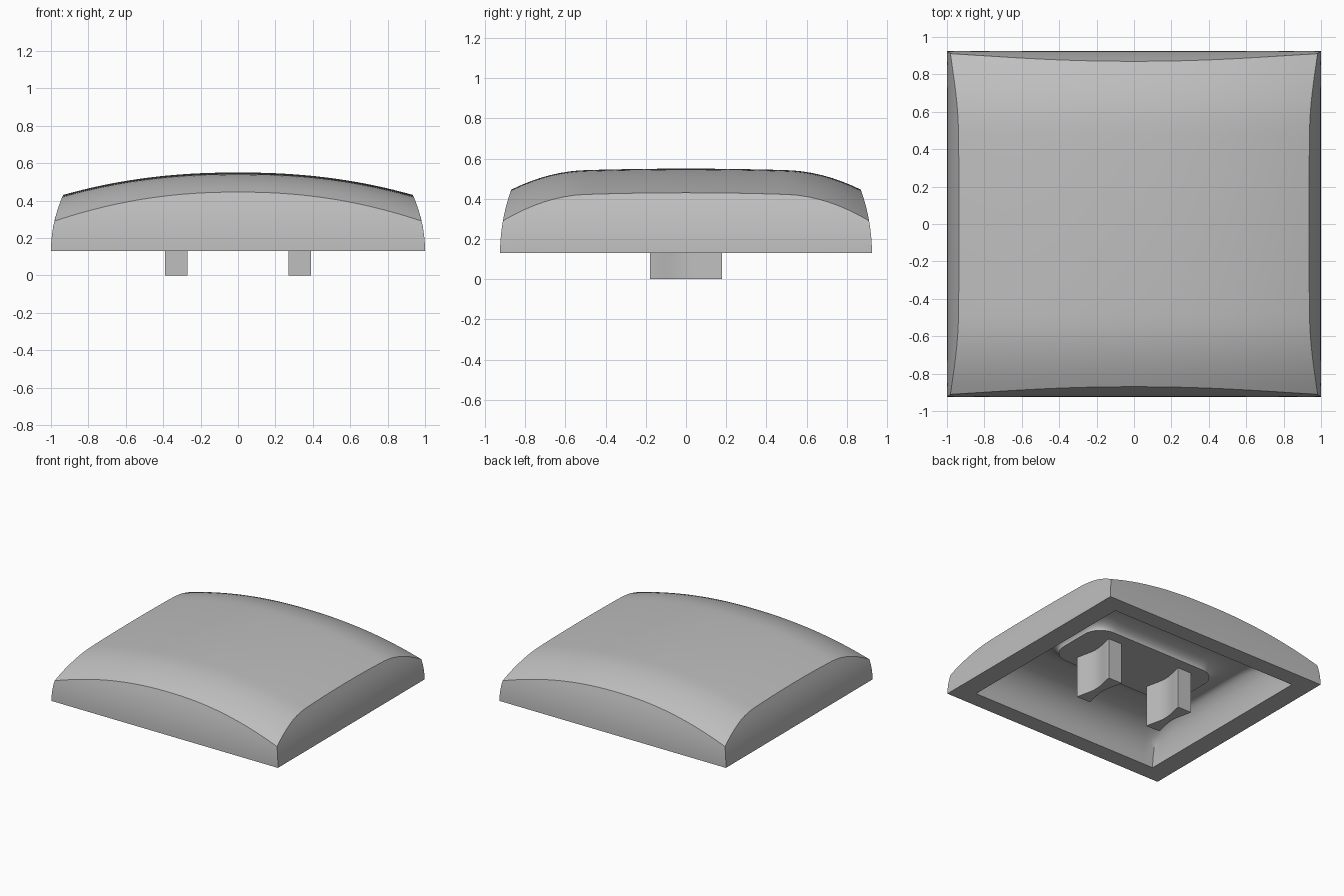
import bpy
import bmesh
import math

if "Cube" in bpy.data.objects:
    bpy.data.objects.remove(bpy.data.objects["Cube"], do_unlink=True)

HALF_X, HALF_Y, BASE = 1.0, 0.925, 0.13
SEGMENTS, WALL_ROWS, ARC_STEPS = 36, 8, 10

grey = bpy.data.materials.new("matte grey")
grey.use_nodes = True
grey.diffuse_color = (0.52, 0.52, 0.52, 1)
grey.node_tree.nodes["Principled BSDF"].inputs["Base Color"].default_value = grey.diffuse_color


def finish(bm, name):
    """Turn a bmesh into a smooth, sharp-edged object."""
    bmesh.ops.recalc_face_normals(bm, faces=bm.faces)
    mesh = bpy.data.meshes.new(name)
    bm.to_mesh(mesh)
    bm.free()
    mesh.materials.append(grey)
    obj = bpy.data.objects.new(name, mesh)
    bpy.context.collection.objects.link(obj)
    bpy.ops.object.select_all(action='DESELECT')
    obj.select_set(True)
    bpy.context.view_layer.objects.active = obj
    bpy.ops.object.shade_smooth_by_angle(angle=math.radians(30))
    return obj


def bridge(bm, ring_a, ring_b):
    n = len(ring_a)
    for i in range(n):
        j = (i + 1) % n
        bm.faces.new((ring_a[i], ring_a[j], ring_b[j], ring_b[i]))


# Outer shape: crowned top, and walls that lean in as they rise
def top_z(x, y):
    shoulder = max(0, abs(y) - 0.5)
    return 0.55 - 0.12 * abs(x / 0.935) ** 2.2 - 0.03 * y * y - 0.6 * shoulder ** 2


def wall_x(z):
    return HALF_X - 0.065 * ((z - BASE) / 0.3) ** 2


def wall_y(z):
    return HALF_Y - 0.055 * ((z - BASE) / 0.315) ** 2


def top_point(u, v):
    edge_x, edge_y = 0.95, 0.88
    for _ in range(12):
        x, y = u * edge_x, v * edge_y
        edge_x, edge_y = wall_x(top_z(edge_x, y)), wall_y(top_z(x, edge_y))
    x, y = u * edge_x, v * edge_y
    return x, y, top_z(x, y)


bm = bmesh.new()
steps = [2 * i / SEGMENTS - 1 for i in range(SEGMENTS + 1)]
grid = [[bm.verts.new(top_point(u, v)) for v in steps] for u in steps]
for i in range(SEGMENTS):
    for j in range(SEGMENTS):
        bm.faces.new((grid[i][j], grid[i + 1][j], grid[i + 1][j + 1], grid[i][j + 1]))

# Perimeter of the crown, in order
S = SEGMENTS
order = ([(i, 0) for i in range(S)] + [(S, j) for j in range(S)]
         + [(S - i, S) for i in range(S)] + [(0, S - j) for j in range(S)])
crown = [grid[i][j] for i, j in order]
params = [(steps[i], steps[j]) for i, j in order]

# Walls down to the base
ring = crown
for row in range(1, WALL_ROWS + 1):
    lower = []
    for v in crown:
        x, y, top = v.co
        z = top + (BASE - top) * row / WALL_ROWS
        lower.append(bm.verts.new((x * wall_x(z) / wall_x(top),
                                   y * wall_y(z) / wall_y(top), z)))
    bridge(bm, ring, lower)
    ring = lower


def rounded_ring(a, b, radius, z):
    verts = []
    for u, v in params:
        x, y = u * a, v * b
        if radius > 0:
            cx = max(radius - a, min(a - radius, x))
            cy = max(radius - b, min(b - radius, y))
            d = math.hypot(x - cx, y - cy)
            x, y = cx + (x - cx) / d * radius, cy + (y - cy) / d * radius
        verts.append(bm.verts.new((x, y, z)))
    return verts


# Hollow underside: flat rim, curved inner walls, ceiling, then a flared pad
profile = []
for k in range(ARC_STEPS + 1):
    t = k / ARC_STEPS * math.pi / 2
    c = 1 - math.cos(t)
    profile.append((0.84 - 0.12 * c, 0.79 - 0.29 * c, 0.25 * c, BASE + 0.27 * math.sin(t)))
for k in range(ARC_STEPS + 1):
    t = k / ARC_STEPS * math.pi / 2
    s = math.sin(t)
    profile.append((0.69 - 0.12 * s, 0.42 - 0.15 * s, 0.24 - 0.09 * s,
                    0.40 - 0.07 * (1 - math.cos(t))))
for values in profile:
    inner = rounded_ring(*values)
    bridge(bm, ring, inner)
    ring = inner
bm.faces.new(ring)
finish(bm, "cap_shell")


# Two mounting legs with waisted sides
def leg(name, centre_x):
    bm = bmesh.new()
    half_y, half_x, waist = 0.18, 0.06, 0.03
    ys = [half_y * (2 * i / 16 - 1) for i in range(17)]
    side = [(half_x - waist * max(0, math.cos(y / half_y * math.pi / 2)) ** 1.5, y) for y in ys]
    outline = side + [(-x, y) for x, y in reversed(side)]
    bottom = [bm.verts.new((centre_x + x, y, 0)) for x, y in outline]
    top = [bm.verts.new((centre_x + x, y, 0.34)) for x, y in outline]
    bridge(bm, bottom, top)
    bm.faces.new(bottom)
    bm.faces.new(top)
    finish(bm, name)


leg("left_leg", 0.33)
leg("right_leg", -0.33)
